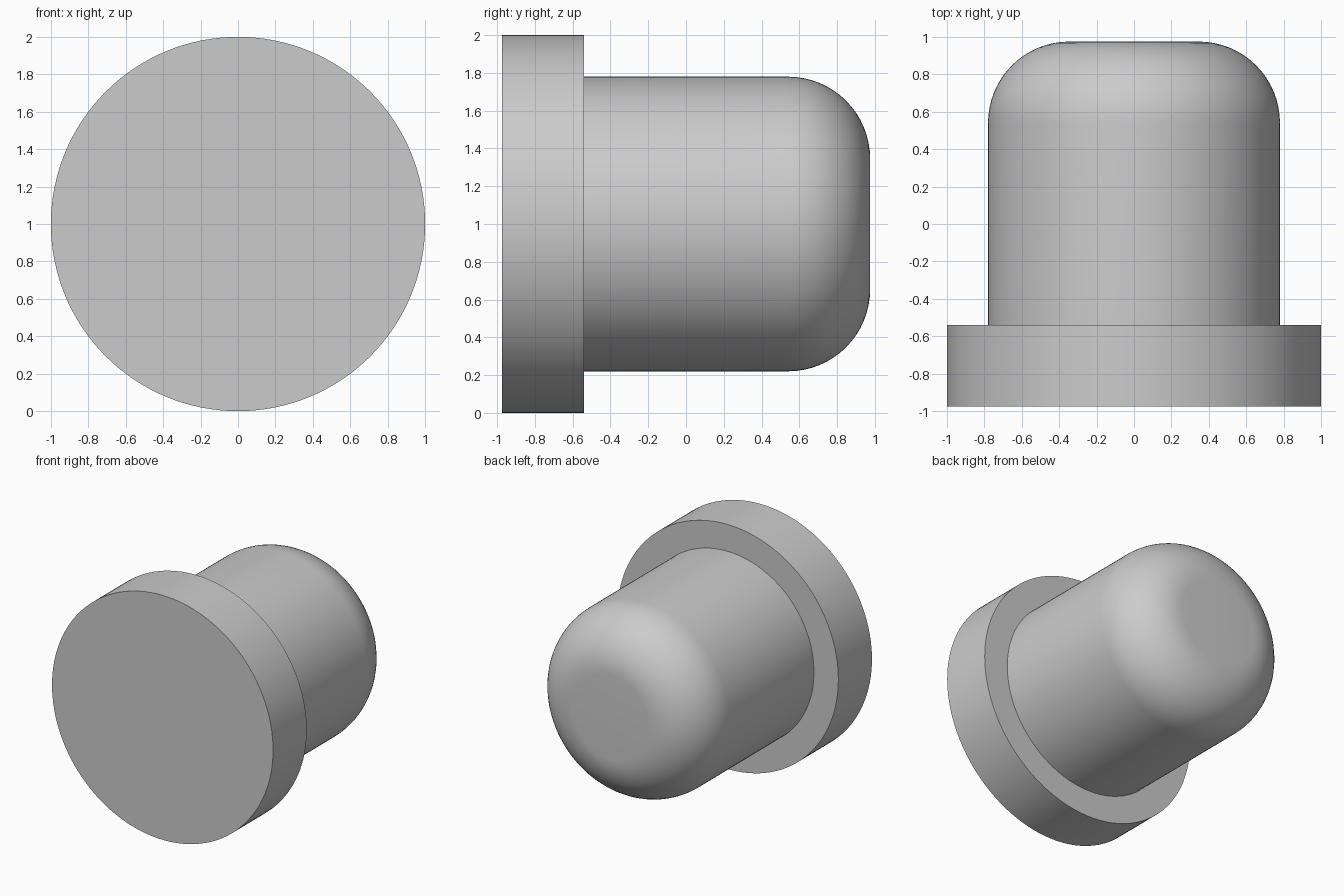
import bpy, bmesh, math
from mathutils import Matrix, Vector

if "Cube" in bpy.data.objects:
    bpy.data.objects.remove(bpy.data.objects["Cube"])

SEGMENTS = 128
AXIS_Z = 1.0            # height of the turning axis
FRONT, STEP, BACK = -0.975, -0.54, 0.975
FLANGE_R, BODY_R, FILLET = 1.0, 0.78, 0.435

grey = bpy.data.materials.new("plain_grey")
grey.diffuse_color = (0.6, 0.6, 0.6, 1.0)
grey.use_nodes = True
grey.node_tree.nodes["Principled BSDF"].inputs["Base Color"].default_value = grey.diffuse_color


def lathe(name, profile, material):
    """Turn a (radius, y) profile around the y axis at AXIS_Z."""
    bm = bmesh.new()
    rings = []
    for r, y in profile:
        rings.append([bm.verts.new((r * math.cos(2 * math.pi * i / SEGMENTS), y,
                                    AXIS_Z + r * math.sin(2 * math.pi * i / SEGMENTS)))
                      for i in range(SEGMENTS)])
    for a, b in zip(rings, rings[1:]):
        for i in range(SEGMENTS):
            j = (i + 1) % SEGMENTS
            bm.faces.new((a[i], a[j], b[j], b[i]))
    bm.faces.new(rings[0])
    bm.faces.new(rings[-1])
    bmesh.ops.recalc_face_normals(bm, faces=bm.faces)
    mesh = bpy.data.meshes.new(name)
    bm.to_mesh(mesh)
    bm.free()
    mesh.materials.append(material)
    obj = bpy.data.objects.new(name, mesh)
    bpy.context.collection.objects.link(obj)
    bpy.ops.object.select_all(action='DESELECT')
    obj.select_set(True)
    bpy.context.view_layer.objects.active = obj
    bpy.ops.object.shade_smooth_by_angle(angle=math.radians(30))
    return obj


# Wide flange, shoulder and round-ended body as one turned solid
profile = [(FLANGE_R, FRONT), (FLANGE_R, STEP), (BODY_R, STEP)]
for k in range(17):
    t = math.pi / 2 * k / 16
    profile.append((BODY_R - FILLET + FILLET * math.cos(t),
                    BACK - FILLET + FILLET * math.sin(t)))
lathe("flanged_plug", profile, grey)
